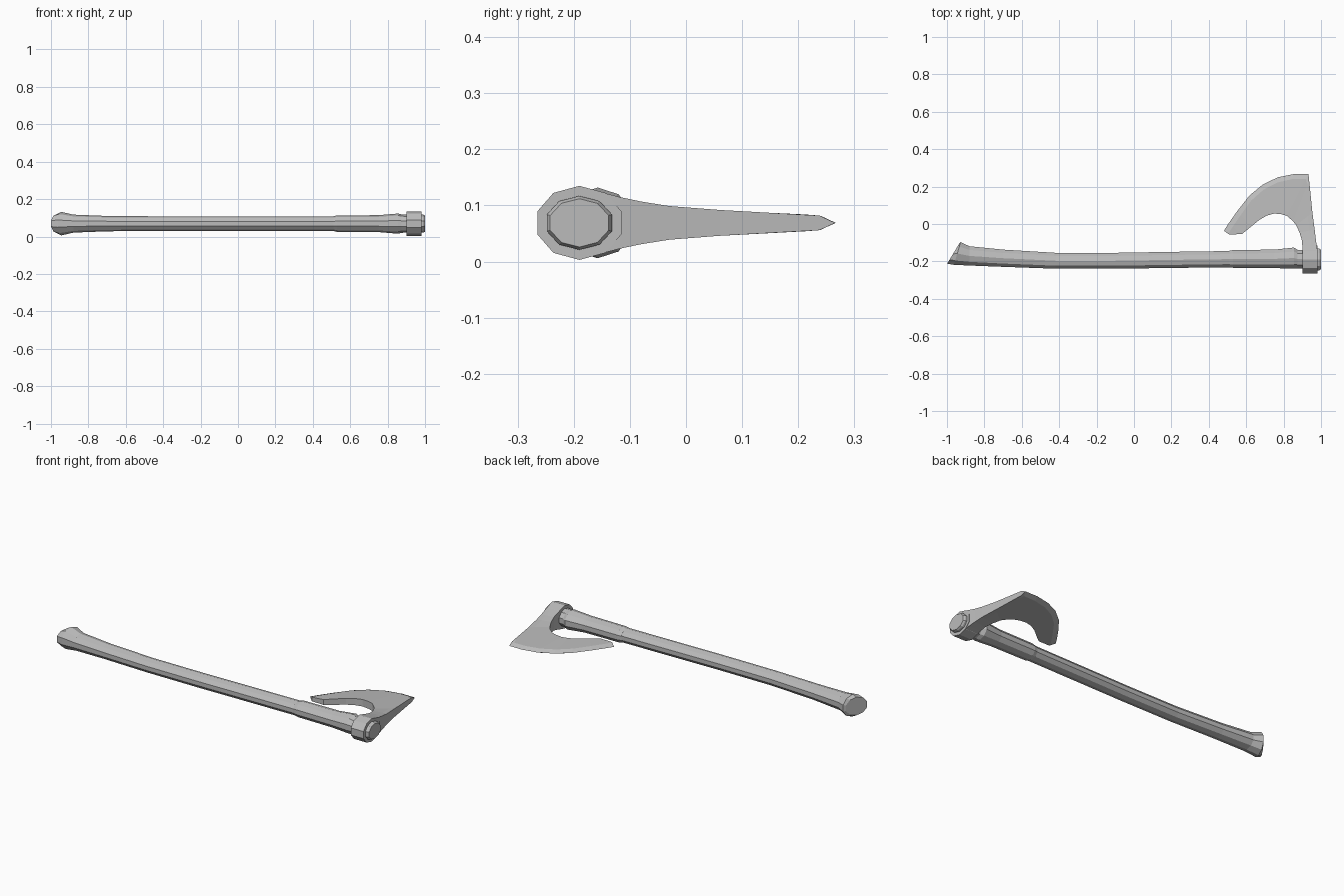
import bpy
import bmesh
from math import cos, sin, pi
from mathutils import Vector

cube = bpy.data.objects.get("Cube")
if cube:
    bpy.data.objects.remove(cube)

MID_Z = 0.069
SIDES = 10

grey = bpy.data.materials.new("plain grey")
grey.use_nodes = True
grey.diffuse_color = (0.5, 0.5, 0.5, 1)
grey.node_tree.nodes["Principled BSDF"].inputs["Base Color"].default_value = (0.5, 0.5, 0.5, 1)


def loft(name, rings):
    """Skin a list of equal point rings and cap both ends."""
    bm = bmesh.new()
    loops = [[bm.verts.new(p) for p in ring] for ring in rings]
    n = len(loops[0])
    for a, b in zip(loops, loops[1:]):
        for i in range(n):
            j = (i + 1) % n
            bm.faces.new((a[i], a[j], b[j], b[i]))
    bm.faces.new(loops[0])
    bm.faces.new(loops[-1])
    bmesh.ops.remove_doubles(bm, verts=bm.verts, dist=0.0005)
    bmesh.ops.recalc_face_normals(bm, faces=bm.faces)
    mesh = bpy.data.meshes.new(name)
    bm.to_mesh(mesh)
    bm.free()
    mesh.materials.append(grey)
    obj = bpy.data.objects.new(name, mesh)
    bpy.context.collection.objects.link(obj)
    return obj


def oval(x, low, high, half_z, slant=0):
    """Ten-sided oval across x, spanning low..high in y; slant leans it along x."""
    mid, half_y = (low + high) / 2, (high - low) / 2
    ring = []
    for i in range(SIDES):
        t = pi / 2 + 2 * pi * i / SIDES
        dy = half_y * cos(t) / cos(pi / SIDES)
        ring.append((x + slant * dy, mid + dy, MID_Z + half_z * sin(t)))
    return ring


# Curved haft with a slanted, flared knob
loft("haft", [oval(*s) for s in (
    (-0.968, -0.212, -0.108, 0.052, 0.6),
    (-0.945, -0.218, -0.097, 0.063, 0.3),
    (-0.88, -0.222, -0.119, 0.048),
    (-0.7, -0.229, -0.137, 0.041),
    (-0.42, -0.239, -0.154, 0.039),
    (-0.1, -0.239, -0.154, 0.039),
    (0.2, -0.235, -0.149, 0.039),
    (0.54, -0.231, -0.144, 0.039))])

# Thicker sleeve below the head
loft("sleeve", [oval(*s) for s in (
    (0.51, -0.232, -0.143, 0.039),
    (0.53, -0.234, -0.139, 0.044),
    (0.75, -0.236, -0.137, 0.045),
    (0.855, -0.238, -0.126, 0.054),
    (0.875, -0.237, -0.138, 0.049),
    (0.91, -0.24, -0.138, 0.048))])

# Haft end poking through the head
loft("haft_tip", [oval(*s) for s in (
    (0.9, -0.248, -0.132, 0.048),
    (0.99, -0.248, -0.132, 0.048),
    (1.0, -0.242, -0.138, 0.043))])

# Ring of the axe head around the haft
loft("head_eye", [oval(x, -0.265, -0.115, 0.066) for x in (0.9, 0.98)])


def blade_ring(inner, outer, h_in, h_mid, h_out):
    """Section from inner edge through bevel line to outer edge."""
    a, c = Vector(inner), Vector(outer)
    b = c + (a - c).normalized() * 0.028
    top = [(p.x, p.y, MID_Z + h) for p, h in ((a, h_in), (b, h_mid), (c, h_out))]
    return top + [(x, y, 2 * MID_Z - z) for x, y, z in reversed(top)]


# Neck sections keep square sides; blade sections end in a sharp edge
neck = [
    ((0.9, -0.16), (0.98, -0.16), 0.057),
    ((0.9, -0.118), (0.977, -0.118), 0.046),
    ((0.898, -0.088), (0.972, -0.08), 0.038),
    ((0.885, -0.045), (0.966, -0.03), 0.03),
    ((0.866, -0.005), (0.954, 0.06), 0.023)]
blade = [
    ((0.818, 0.043), (0.933, 0.266), 0.022),
    ((0.79, 0.052), (0.855, 0.267), 0.021),
    ((0.75, 0.056), (0.77, 0.25), 0.02),
    ((0.71, 0.045), (0.69, 0.212), 0.019),
    ((0.67, 0.022), (0.617, 0.152), 0.018),
    ((0.625, -0.015), (0.55, 0.066), 0.017),
    ((0.578, -0.053), (0.505, 0.002), 0.015),
    ((0.51, -0.057), (0.481, -0.036), 0.012)]
rings = [blade_ring(a, c, h, h, h) for a, c, h in neck]
rings.append(blade_ring((0.85, 0.015), (0.936, 0.238), 0.022, 0.015, 0.013))
rings += [blade_ring(a, c, h, 0.012, 0) for a, c, h in blade]
loft("axe_blade", rings)
